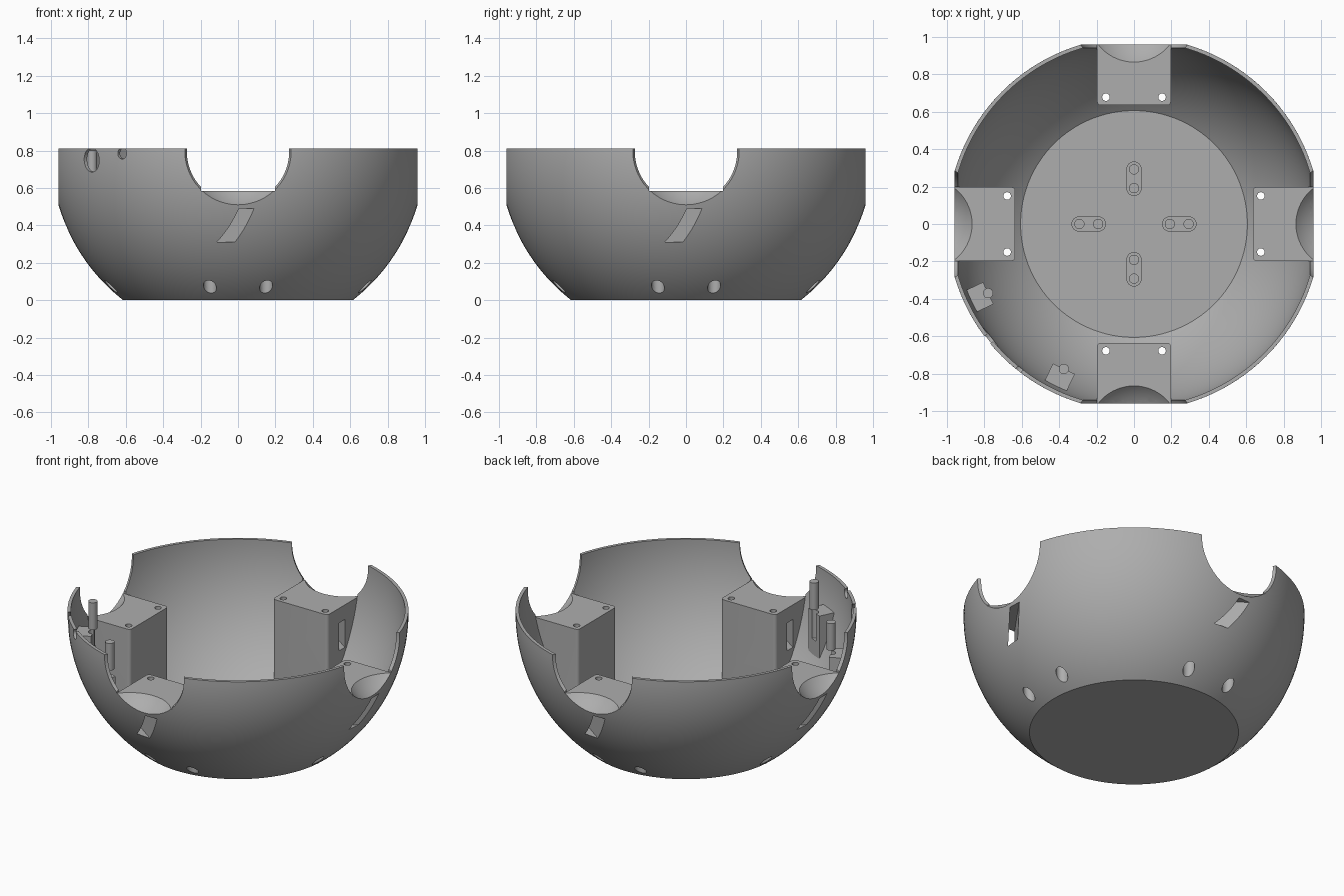
import bpy
import bmesh
from math import cos, sin, pi, sqrt, atan2, radians
from mathutils import Matrix, Vector

cube = bpy.data.objects.get("Cube")
if cube:
    bpy.data.objects.remove(cube)

grey = bpy.data.materials.new("plain_grey")
grey.use_nodes = True
colour = (0.42, 0.42, 0.42, 1)
grey.diffuse_color = colour
grey.node_tree.nodes["Principled BSDF"].inputs["Base Color"].default_value = colour

CENTRE = 0.79      # height of the sphere centre
RIM = 0.81
WALL = 0.02
LEDGE = 0.585      # top of the four mounting blocks
HALF = 0.197       # half width of blocks and rim notches
QUARTERS = [Matrix.Rotation(k * pi / 2, 4, "Z") for k in range(4)]


def place(x, y, z=0, turn=0):
    return Matrix.Translation((x, y, z)) @ Matrix.Rotation(turn, 4, "Z")


def circle(r, n=32):
    return [(r * cos(2 * pi * i / n), r * sin(2 * pi * i / n)) for i in range(n)]


def rounded(w, d, r=0, n=6):
    """Outline of a rectangle with rounded corners."""
    if r == 0:
        return [(w / 2, d / 2), (-w / 2, d / 2), (-w / 2, -d / 2), (w / 2, -d / 2)]
    pts = []
    for q, (sx, sy) in enumerate([(1, 1), (-1, 1), (-1, -1), (1, -1)]):
        for i in range(n + 1):
            a = (q + i / n) * pi / 2
            pts.append((sx * (w / 2 - r) + r * cos(a), sy * (d / 2 - r) + r * sin(a)))
    return pts


def prism(bm, outline, z0, z1, matrix=Matrix()):
    low = [bm.verts.new(matrix @ Vector((x, y, z0))) for x, y in outline]
    high = [bm.verts.new(matrix @ Vector((x, y, z1))) for x, y in outline]
    bm.faces.new(low[::-1])
    bm.faces.new(high)
    for i in range(len(low)):
        j = (i + 1) % len(low)
        bm.faces.new((low[i], low[j], high[j], high[i]))


def ball(bm, r, matrix, n=64):
    bmesh.ops.create_uvsphere(bm, u_segments=n, v_segments=n // 2, radius=r, matrix=matrix)


def finish(name, bm):
    bmesh.ops.recalc_face_normals(bm, faces=bm.faces)
    mesh = bpy.data.meshes.new(name)
    bm.to_mesh(mesh)
    bm.free()
    mesh.materials.append(grey)
    obj = bpy.data.objects.new(name, mesh)
    bpy.context.collection.objects.link(obj)
    return obj


def make(name, build):
    bm = bmesh.new()
    build(bm)
    return finish(name, bm)


def boolean(obj, cutter, operation="DIFFERENCE"):
    mod = obj.modifiers.new("cut", "BOOLEAN")
    mod.operation = operation
    mod.solver = "EXACT"
    mod.object = cutter
    bpy.context.view_layer.update()
    graph = bpy.context.evaluated_depsgraph_get()
    mesh = bpy.data.meshes.new_from_object(obj.evaluated_get(graph))
    obj.modifiers.clear()
    obj.data = mesh


# Bowl: truncated spherical shell with a flat floor
def build_bowl(bm):
    def arc(r, z_low, steps=40):
        a0, a1 = atan2(z_low - CENTRE, sqrt(r * r - (z_low - CENTRE) ** 2)), atan2(RIM - CENTRE, r)
        return [(r * cos(a), CENTRE + r * sin(a))
                for a in (a0 + (a1 - a0) * i / steps for i in range(steps + 1))]
    profile = arc(1, 0) + arc(1 - WALL, WALL)[::-1]
    n = 128
    rings = [[bm.verts.new((r * cos(2 * pi * i / n), r * sin(2 * pi * i / n), z))
              for i in range(n)] for r, z in profile]
    for a, b in zip(rings, rings[1:]):
        for i in range(n):
            j = (i + 1) % n
            bm.faces.new((a[i], a[j], b[j], b[i]))
    bm.faces.new(rings[0])
    bm.faces.new(rings[-1])


# Four mounting blocks against the wall
def build_blocks(bm):
    for q in QUARTERS:
        prism(bm, rounded(2 * HALF, 0.465, 0.02), 0, LEDGE, q @ place(0, 0.8675))


# Cutters shared by wall and blocks
def build_notches(bm):
    for q in QUARTERS:
        prism(bm, rounded(2 * HALF, 0.4), LEDGE, 1, q @ place(0, 1.0))


def build_scoops(bm):
    for q in QUARTERS:
        ball(bm, 0.321, q @ place(0, 1.108, 0.795))


def build_channels(bm):
    for q in QUARTERS:
        prism(bm, rounded(0.5, 0.05), 0.31, 0.49, q @ place(0.08, 0.863, 0, atan2(-0.14, 0.197)))


def build_screw_holes(r, top):
    def build(bm):
        for q in QUARTERS:
            for x in (-0.15, 0.15):
                prism(bm, circle(r), -0.1, top, q @ place(x, 0.678))
    return build


# Two round openings through the front wall
def build_wall_holes(bm):
    for x, y, z, r in [(-0.785, -0.62, 0.75, 0.065), (-0.62, -0.785, 0.785, 0.03)]:
        aim = Vector((x, y, 0)).to_track_quat("Z", "Y").to_matrix().to_4x4()
        prism(bm, circle(r), 0.9, 1.1, Matrix.Translation((0, 0, z)) @ aim)


# Two screw posts with brackets reaching the wall
POSTS = [(-0.78, -0.37), (-0.375, -0.775)]


def build_posts(bm):
    for x, y in POSTS:
        prism(bm, circle(0.052), 0.2, 0.605, place(x, y))
        prism(bm, circle(0.06), 0.605, 0.625, place(x, y))


def build_brackets(bm):
    for x, y in POSTS:
        k = 1.08
        prism(bm, rounded(0.14, 0.13), 0.1, 0.6, place(x * k, y * k, 0, atan2(y, x)))


def build_post_holes(bm):
    for x, y in POSTS:
        prism(bm, circle(0.027), 0.42, 0.8, place(x, y))


# Raised pads on the floor, each with two blind holes
def build_pads(bm):
    for q in QUARTERS:
        prism(bm, rounded(0.08, 0.185, 0.0399), WALL / 2, 0.07, q @ place(0, 0.242))


def build_pad_holes(bm):
    for q in QUARTERS:
        for y in (0.192, 0.292):
            prism(bm, circle(0.025, 24), 0.03, 0.2, q @ place(0, y))


bowl = make("bowl", build_bowl)
blocks = make("mounting_blocks", build_blocks)
posts = make("screw_posts", build_posts)
brackets = make("post_brackets", build_brackets)
pads = make("floor_pads", build_pads)

limit = make("limit_ball", lambda bm: ball(bm, 0.99, place(0, 0, CENTRE), 128))
notches = make("notch_cutter", build_notches)
scoops = make("scoop_cutter", build_scoops)
channels = make("channel_cutter", build_channels)
bores = make("bore_cutter", build_screw_holes(0.035, 0.3))
screws = make("screw_cutter", build_screw_holes(0.02, 0.8))
wall_holes = make("wall_hole_cutter", build_wall_holes)
post_holes = make("post_hole_cutter", build_post_holes)
pad_holes = make("pad_hole_cutter", build_pad_holes)
helpers = [limit, notches, scoops, channels, bores, screws, wall_holes, post_holes, pad_holes]

for part in (blocks, posts, brackets):
    boolean(part, limit, "INTERSECT")
for cutter in (notches, scoops, channels, bores, wall_holes):
    boolean(bowl, cutter)
for cutter in (scoops, channels, bores, screws):
    boolean(blocks, cutter)
for part in (posts, brackets):
    boolean(part, post_holes)
boolean(pads, pad_holes)

for helper in helpers:
    bpy.data.objects.remove(helper)

# Smooth curved surfaces, keep edges crisp
bpy.ops.object.select_all(action="DESELECT")
for part in (bowl, blocks, posts, brackets, pads):
    part.select_set(True)
bpy.context.view_layer.objects.active = bowl
bpy.ops.object.shade_smooth_by_angle(angle=radians(30))
